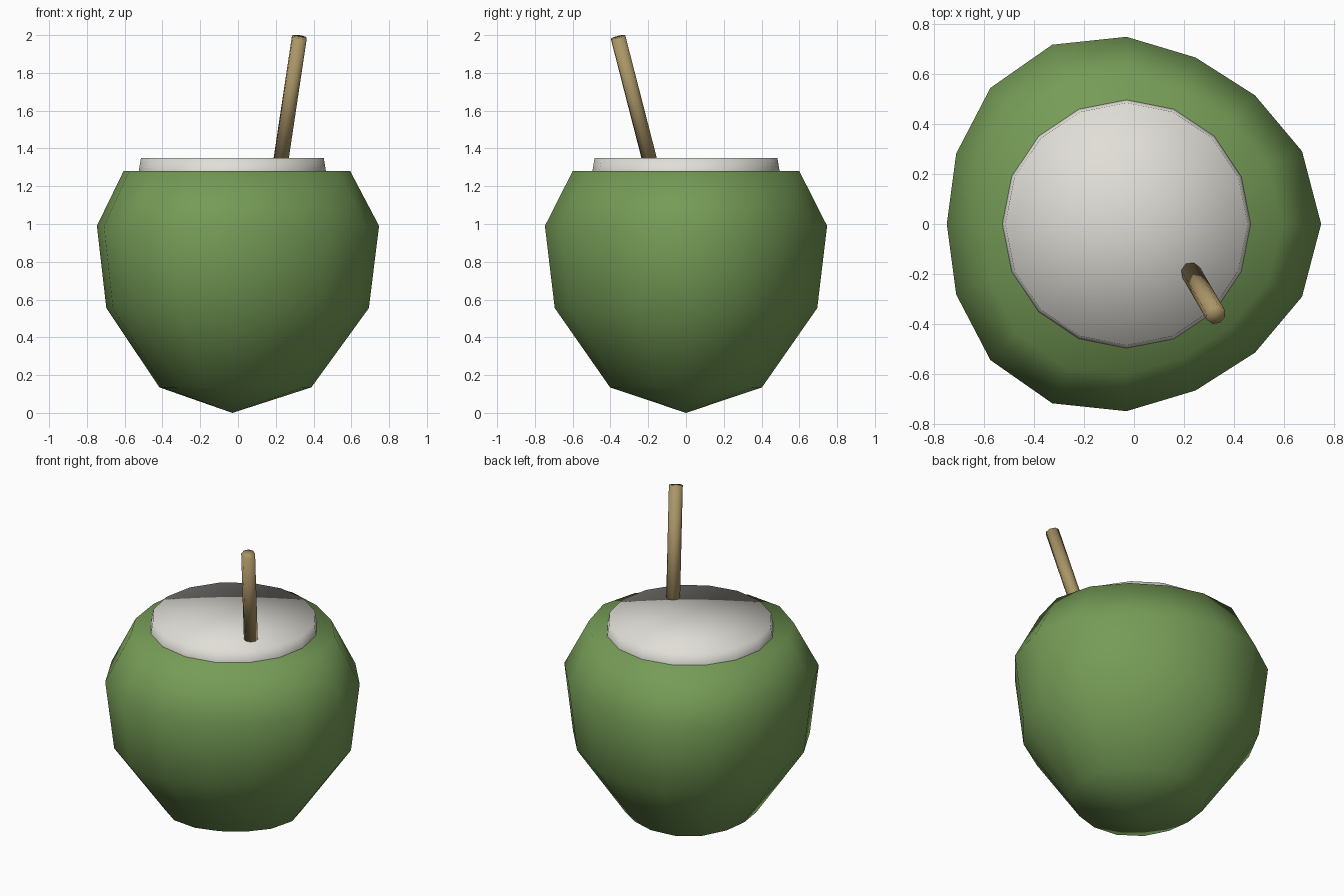
import bpy
import bmesh
from math import cos, sin, tau
from mathutils import Vector

default = bpy.data.objects.get("Cube")
if default:
    bpy.data.objects.remove(default)

CENTRE_X = -0.03


def material(name, rgb):
    mat = bpy.data.materials.new(name)
    mat.use_nodes = True
    mat.diffuse_color = (*rgb, 1)
    mat.node_tree.nodes["Principled BSDF"].inputs["Base Color"].default_value = (*rgb, 1)
    return mat


def lathe(name, profile, sides, mat, lobe=0.0):
    """Revolve (radius, height) pairs; zero radius gives a pole. Lobe adds a three-sided swell."""
    bm = bmesh.new()
    rings = []
    for radius, z in profile:
        if radius == 0:
            rings.append([bm.verts.new((0, 0, z))] * sides)
            continue
        ring = []
        for i in range(sides):
            a = tau * i / sides
            r = radius * (1 + lobe * cos(3 * a))
            ring.append(bm.verts.new((r * cos(a), r * sin(a), z)))
        rings.append(ring)
    for low, high in zip(rings, rings[1:]):
        for i in range(sides):
            j = (i + 1) % sides
            corners = [low[i], low[j], high[j], high[i]]
            bm.faces.new(list(dict.fromkeys(corners)))
    bmesh.ops.recalc_face_normals(bm, faces=bm.faces)
    mesh = bpy.data.meshes.new(name)
    bm.to_mesh(mesh)
    bm.free()
    mesh.shade_smooth()
    mesh.materials.append(mat)
    obj = bpy.data.objects.new(name, mesh)
    bpy.context.collection.objects.link(obj)
    return obj


green = material("husk green", (0.18, 0.33, 0.095))
white = material("flesh white", (0.75, 0.73, 0.68))
tan = material("straw tan", (0.40, 0.30, 0.135))

# Husk: low-poly lobed shell, pointed below and cut flat on top
husk = lathe("husk", [(0, 0), (0.402, 0.135), (0.695, 0.555), (0.747, 0.99),
                      (0.6, 1.28), (0, 1.28)], 16, green, lobe=0.04)
husk.location.x = CENTRE_X

# Flesh: slightly tapered disc on the cut
flesh = lathe("flesh", [(0.496, 1.278), (0.484, 1.35), (0, 1.35)], 16, white)
flesh.location.x = CENTRE_X

# Straw: leaning rod standing in the flesh
base, tip = Vector((0.22, -0.18, 1.29)), Vector((0.325, -0.36, 1.99))
axis = tip - base
straw = lathe("straw", [(0, 0), (0.041, 0), (0.041, axis.length), (0, axis.length)], 8, tan)
straw.location = base
straw.rotation_euler = axis.to_track_quat("Z", "Y").to_euler()
